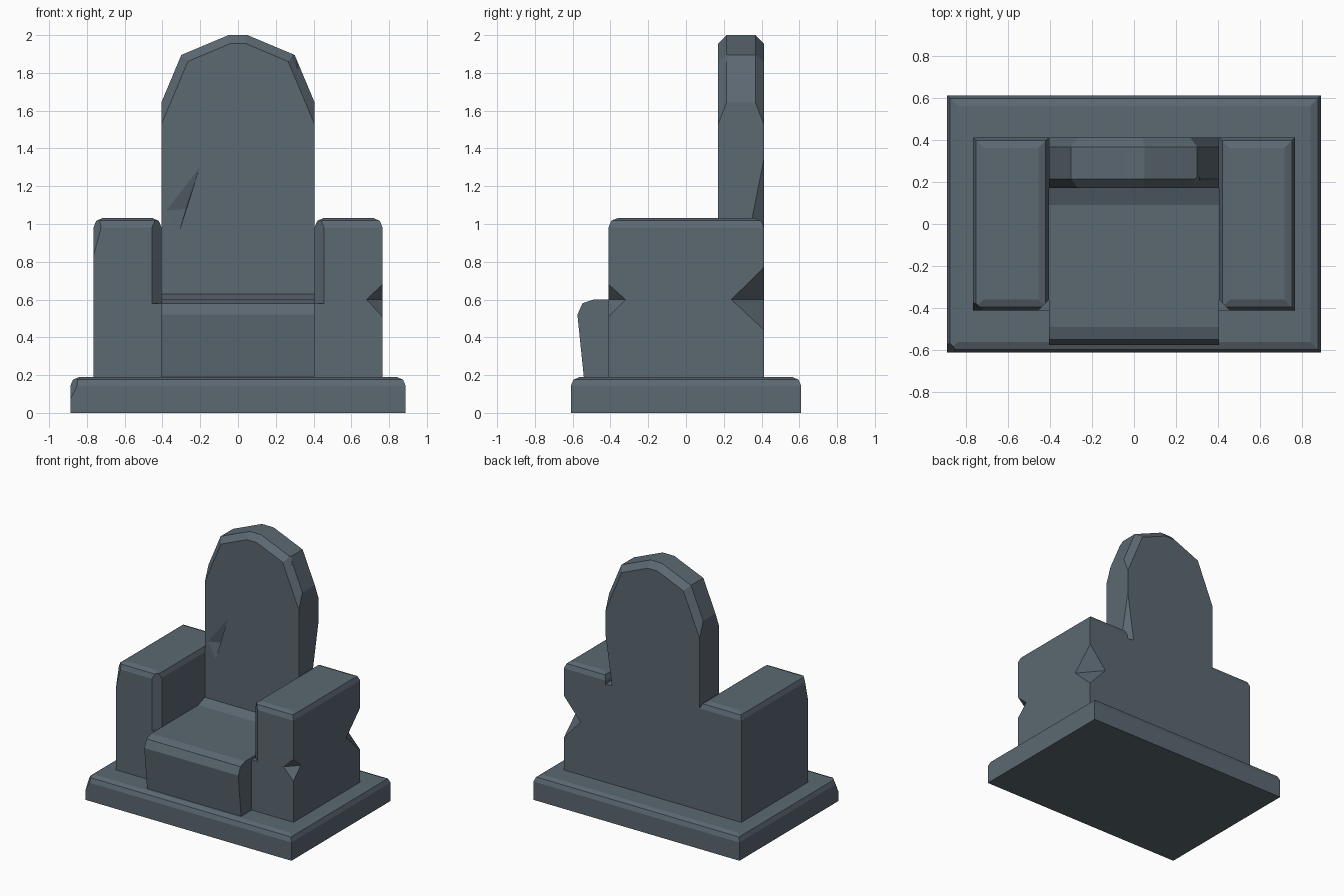
import bpy, bmesh
from mathutils import Vector

if "Cube" in bpy.data.objects:
    bpy.data.objects.remove(bpy.data.objects["Cube"])

stone = bpy.data.materials.new("slate_stone")
stone.diffuse_color = (0.105, 0.138, 0.165, 1)
stone.use_nodes = True
stone.node_tree.nodes["Principled BSDF"].inputs["Base Color"].default_value = stone.diffuse_color


def finish(name, bm):
    bmesh.ops.recalc_face_normals(bm, faces=bm.faces[:])
    me = bpy.data.meshes.new(name)
    bm.to_mesh(me)
    bm.free()
    me.materials.append(stone)
    ob = bpy.data.objects.new(name, me)
    bpy.context.collection.objects.link(ob)
    return ob


def prism(name, profile, place, a, b, bevel_rule=None, width=0.05, segs=2):
    """Extrude a 2D profile from a to b; bevel the edges picked by the rule."""
    bm = bmesh.new()
    ends = [[bm.verts.new(place(u, v, t)) for u, v in profile] for t in (a, b)]
    n = len(profile)
    for e in ends:
        bm.faces.new(e)
    for i in range(n):
        j = (i + 1) % n
        bm.faces.new((ends[0][i], ends[0][j], ends[1][j], ends[1][i]))
    if bevel_rule:
        edges = [e for e in bm.edges if bevel_rule(e.verts[0].co, e.verts[1].co)]
        bmesh.ops.bevel(bm, geom=edges, offset=width, segments=segs,
                        profile=0.5, affect='EDGES')
    return finish(name, bm)


def box(name, x0, x1, y0, y1, z0, z1, **kw):
    return prism(name, [(x0, y0), (x1, y0), (x1, y1), (x0, y1)],
                 lambda u, v, t: (u, v, t), z0, z1, lambda p, q: min(p.z, q.z) > z1 - 0.001, **kw)


def cut(ob, pts):
    """Subtract the convex hull of some points."""
    bm = bmesh.new()
    for p in pts:
        bm.verts.new(p)
    bmesh.ops.convex_hull(bm, input=bm.verts[:])
    tool = finish("chip_cutter", bm)
    tool.hide_render = True
    m = ob.modifiers.new("chip", 'BOOLEAN')
    m.operation, m.object, m.solver = 'DIFFERENCE', tool, 'EXACT'
    dg = bpy.context.evaluated_depsgraph_get()
    me = bpy.data.meshes.new_from_object(ob.evaluated_get(dg))
    ob.modifiers.clear()
    ob.data = me
    bpy.data.objects.remove(tool)


def notch(ob, c, d, top, low):
    """V-shaped chip whose valley runs from c to d."""
    c, d, top, low = map(Vector, (c, d, top, low))
    mid, along = (c + d) / 2, (d - c) * 0.8
    up, dn = mid + (top - mid) * 1.6, mid + (low - mid) * 1.6
    cut(ob, [p + s * along for p in (mid, up, dn) for s in (-1, 1)])


def clip(ob, pts, outside):
    """Slice a corner off along the plane of three points."""
    a, b, c = map(Vector, pts)
    n = (b - a).cross(c - a).normalized()
    if n.dot(Vector(outside) - a) < 0:
        n = -n
    mid = (a + b + c) / 3
    far = [mid + (p - mid) * 1.7 for p in (a, b, c)]
    cut(ob, far + [p + n * 0.15 for p in far])


# Plinth
plinth = box("plinth", -0.888, 0.888, -0.61, 0.61, 0, 0.19, width=0.048)
clip(plinth, [(-0.888, -0.61, 0.07), (-0.835, -0.61, 0.18), (-0.888, -0.55, 0.18)],
     (-0.9, -0.62, 0.2))

# Armrests
for s, name in ((-1, "left_armrest"), (1, "right_armrest")):
    xs = sorted((0.405 * s, 0.765 * s))
    arm = box(name, *xs, -0.41, 0.412, 0.18, 1.032, width=0.05)
    # chamfer on the inner front corner, above the seat
    cut(arm, [(x * s, y, z) for x, y in ((0.47, -0.425), (0.39, -0.345), (0.38, -0.45))
              for z in (0.58, 1.2)])
    if s > 0:
        notch(arm, (0.68, -0.41, 0.6), (0.765, -0.32, 0.6),
              (0.765, -0.41, 0.68), (0.765, -0.41, 0.51))
        notch(arm, (0.765, 0.24, 0.6), (0.62, 0.412, 0.6),
              (0.765, 0.412, 0.77), (0.765, 0.412, 0.44))
    else:
        clip(arm, [(-0.765, -0.41, 0.83), (-0.72, -0.41, 1.0), (-0.765, -0.37, 1.0)],
             (-0.78, -0.42, 1.05))

# Seat with a sloping front and a small fillet at the back
prism("seat", [(-0.54, 0.18), (-0.575, 0.52), (-0.548, 0.58), (-0.49, 0.6),
               (0.09, 0.6), (0.17, 0.63), (0.2, 0.63), (0.2, 0.18)],
      lambda u, v, t: (t, u, v), -0.405, 0.405)

# Arched backrest with chamfered top rim
half = [(0.405, 0.18), (0.405, 1.645), (0.3, 1.895), (0.05, 2.0)]
back = prism("backrest", half + [(-x, z) for x, z in reversed(half)],
             lambda u, v, t: (u, t, v), 0.17, 0.412,
             lambda p, q: abs(p.y - q.y) < 0.001 and max(p.z, q.z) > 1.7
             and min(p.z, q.z) > 1.6, width=0.045, segs=1)
clip(back, [(0.405, 0.412, 1.34), (0.405, 0.35, 1.03), (0.36, 0.412, 1.03)],
     (0.42, 0.42, 1.03))
clip(back, [(0.27, 0.17, 1.87), (0.31, 0.17, 1.78), (0.3, 0.225, 1.895)],
     (0.32, 0.16, 1.9))
# shallow gouge in the front of the backrest
cut(back, [(-0.19, 0.165, 1.34), (-0.32, 0.165, 0.93), (-0.4, 0.165, 1.07),
           (-0.275, 0.195, 1.08), (-0.3, 0.1, 1.1)])
